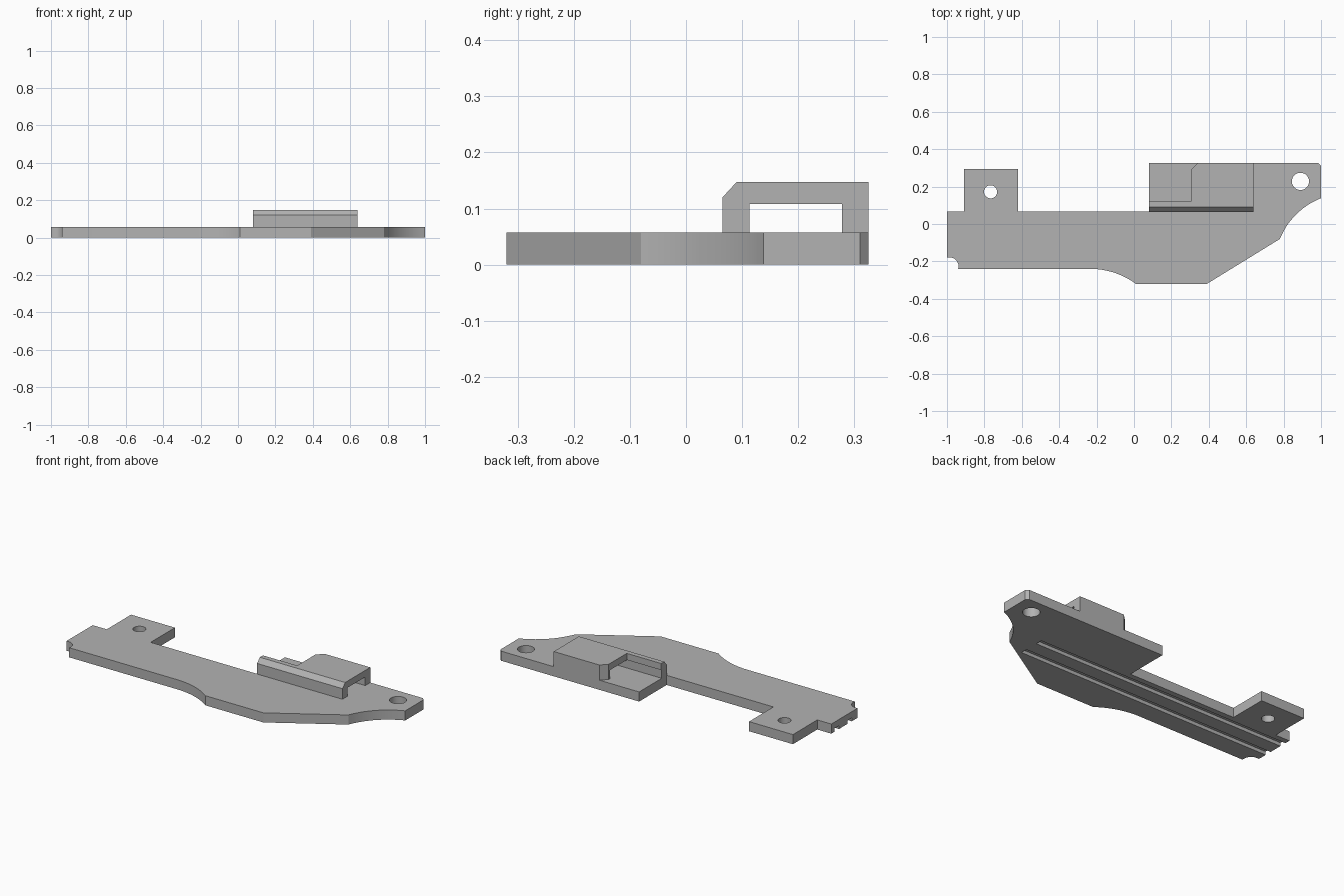
import bpy, bmesh, math
from mathutils import Vector

if "Cube" in bpy.data.objects:
    bpy.data.objects.remove(bpy.data.objects["Cube"])

grey = bpy.data.materials.new("plain grey")
grey.diffuse_color = (0.45, 0.45, 0.45, 1)
grey.use_nodes = True
grey.node_tree.nodes["Principled BSDF"].inputs["Base Color"].default_value = grey.diffuse_color


def prism(name, points, offset):
    """Extrude a closed loop of 3D points along an offset."""
    bm = bmesh.new()
    face = bm.faces.new([bm.verts.new(p) for p in points])
    out = bmesh.ops.extrude_face_region(bm, geom=[face])
    top = [v for v in out["geom"] if isinstance(v, bmesh.types.BMVert)]
    bmesh.ops.translate(bm, verts=top, vec=offset)
    bmesh.ops.recalc_face_normals(bm, faces=bm.faces[:])
    mesh = bpy.data.meshes.new(name)
    bm.to_mesh(mesh)
    bm.free()
    mesh.materials.append(grey)
    obj = bpy.data.objects.new(name, mesh)
    bpy.context.collection.objects.link(obj)
    return obj


def slab(name, outline, z0, z1):
    return prism(name, [(x, y, z0) for x, y in outline], (0, 0, z1 - z0))


def circle(cx, cy, r, n=32):
    return [(cx + r * math.cos(2 * math.pi * i / n),
             cy + r * math.sin(2 * math.pi * i / n)) for i in range(n)]


def arc(start, end, bulge, n=14):
    """Points on an arc; bulge is the sagitta to the left of start-end."""
    a, b = Vector(start), Vector(end)
    d = b - a
    normal = Vector((-d.y, d.x)).normalized()
    r = (d.length ** 2 / 4 + bulge ** 2) / (2 * abs(bulge))
    side = math.copysign(1, bulge)
    centre = (a + b) / 2 + normal * side * (abs(bulge) - r)
    t0 = math.atan2(*(a - centre).yx)
    sweep = -side * 2 * math.asin(d.length / 2 / r)
    return [(centre.x + r * math.cos(t0 + sweep * i / n),
             centre.y + r * math.sin(t0 + sweep * i / n)) for i in range(n + 1)]


def cut(target, cutter):
    mod = target.modifiers.new("cut", 'BOOLEAN')
    mod.operation = 'DIFFERENCE'
    mod.solver = 'EXACT'
    mod.object = cutter
    bpy.context.view_layer.objects.active = target
    bpy.ops.object.modifier_apply(modifier=mod.name)
    bpy.data.objects.remove(cutter)


# Base plate, with a mounting tab, a wide lobe and curved shoulders
T = 0.057
outline = [(-1, 0.067), (-0.908, 0.067), (-0.908, 0.295), (-0.62, 0.295),
           (-0.62, 0.067), (0.08, 0.067), (0.08, 0.325), (0.985, 0.325), (1, 0.31)]
outline += arc((1, 0.138), (0.78, -0.08), -0.032)
outline += [(0.39, -0.32)]
outline += arc((0.01, -0.32), (-0.23, -0.24), -0.02)
outline += arc((-0.94, -0.24), (-1, -0.18), -0.025, 8)
plate = slab("base_plate", outline, 0, T)

# Screw holes
for x, y, r in [(-0.767, 0.172, 0.035), (0.89, 0.228, 0.046)]:
    cut(plate, slab("hole_cutter", circle(x, y, r), -0.1, 0.2))

# Long grooves underneath, open at the narrow end
for y in (0.015, -0.105):
    cut(plate, slab("groove_cutter", [(-1.1, y - 0.02), (0.66, y - 0.02),
                                      (0.66, y + 0.02), (-1.1, y + 0.02)], -0.1, 0.02))

# Raised clip: bridge profile with a chamfered front edge
profile = [(0.065, T), (0.113, T), (0.113, 0.108), (0.278, 0.108), (0.278, T),
           (0.325, T), (0.325, 0.147), (0.09, 0.147), (0.065, 0.12)]
clip = prism("raised_clip", [(0.08, y, z) for y, z in profile], (0.56, 0, 0))

# Open corner of the clip
cut(clip, slab("clip_cutter", [(0, 0.119), (0.305, 0.119), (0.305, 0.289),
                               (0.376, 0.36), (0, 0.36)], 0.03, 0.2))

# Smooth curves, sharp edges
for obj in (plate, clip):
    bpy.ops.object.select_all(action='DESELECT')
    obj.select_set(True)
    bpy.context.view_layer.objects.active = obj
    bpy.ops.object.shade_smooth_by_angle(angle=math.radians(20))
